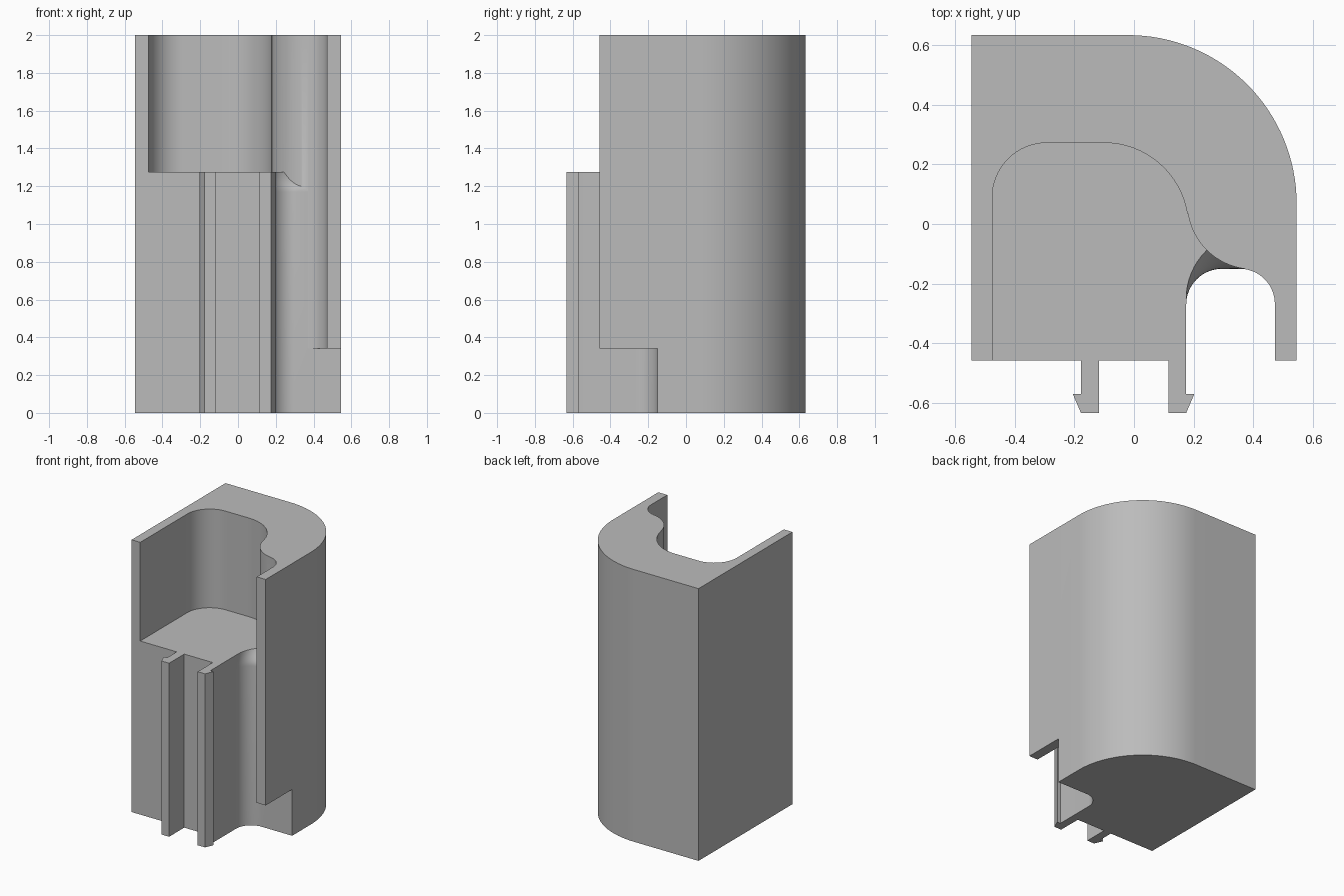
import bpy, bmesh, math

if "Cube" in bpy.data.objects:
    bpy.data.objects.remove(bpy.data.objects["Cube"])

grey = bpy.data.materials.new("plain grey")
grey.diffuse_color = (0.5, 0.5, 0.5, 1)
grey.use_nodes = True
grey.node_tree.nodes["Principled BSDF"].inputs["Base Color"].default_value = grey.diffuse_color


def arc(cx, cy, r, a0, a1, n=16):
    """Points on an arc, angles in degrees."""
    angles = [math.radians(a0 + (a1 - a0) * i / n) for i in range(n + 1)]
    return [(cx + r * math.cos(a), cy + r * math.sin(a)) for a in angles]


def loft(name, rings):
    """Closed solid through rings of (points, z)."""
    bm = bmesh.new()
    loops = [[bm.verts.new((x, y, z)) for x, y in pts] for pts, z in rings]
    bm.faces.new(loops[0])
    bm.faces.new(loops[-1])
    n = len(loops[0])
    for a, b in zip(loops, loops[1:]):
        for i in range(n):
            j = (i + 1) % n
            bm.faces.new((a[i], a[j], b[j], b[i]))
    bmesh.ops.recalc_face_normals(bm, faces=bm.faces)
    mesh = bpy.data.meshes.new(name)
    bm.to_mesh(mesh)
    bm.free()
    mesh.materials.append(grey)
    ob = bpy.data.objects.new(name, mesh)
    bpy.context.collection.objects.link(ob)
    return ob


def boolean(ob, other, operation):
    mod = ob.modifiers.new(operation.lower(), 'BOOLEAN')
    mod.object, mod.operation, mod.solver = other, operation, 'EXACT'
    bpy.context.view_layer.objects.active = ob
    bpy.ops.object.modifier_apply(modifier=mod.name)
    bpy.data.objects.remove(other)


# Rounded back corner shared by both levels
FRONT, BACK, SIDE = -0.457, 0.633, 0.545
outer = arc(-0.02, BACK - 0.565, 0.565, 0, 90, 32) + [(-SIDE, BACK), (-SIDE, FRONT)]

# Lower block with two snap hooks and the left wall of the slot
left_hook = [(-0.178, FRONT), (-0.178, -0.57), (-0.205, -0.57),
             (-0.178, -0.633), (-0.117, -0.633), (-0.117, FRONT)]
right_hook = [(0.115, FRONT), (0.115, -0.633), (0.175, -0.633),
              (0.202, -0.57), (0.175, -0.57)]
slot = arc(0.295, -0.27, 0.12, 180, 90)
body = loft("housing", [(p, z) for z in (0, 1.275) for p in
                        [outer + left_hook + right_hook + slot + [(SIDE, -0.15)]]])

# Curved flare where the slot meets the cavity floor
rings = []
for i in range(9):
    t = i / 8 * 1.04
    s = t * t
    pts = arc(0.295 + 0.105 * s, -0.27 + 0.02 * s, 0.12 + 0.105 * s, 180, 90)
    rings.append((pts + [(0.42, -0.15), (0.42, -0.32), (0.19, -0.32)], 1.17 + 0.105 * t))
boolean(body, loft("flare_cutter", rings), 'DIFFERENCE')

# Upper wall around the cavity, with a leg running down the right side
A, B, C = (-0.10, -0.01), (0.40, 0.07), (0.354, -0.268)
ab = math.degrees(math.atan2(B[1] - A[1], B[0] - A[0]))
cb = math.degrees(math.atan2(B[1] - C[1], B[0] - C[0]))
cavity = ([(-0.475, FRONT)] + arc(-0.292, 0.089, 0.183, 180, 90)
          + arc(*A, 0.282, 90, ab) + arc(*B, 0.222, ab + 180, cb + 180)
          + arc(*C, 0.118, cb, 0) + [(0.472, FRONT), (SIDE, FRONT)])
upper = loft("upper_wall", [(outer + cavity, z) for z in (0.34, 2)])
boolean(body, upper, 'UNION')

# Smooth curved walls, crisp edges
body.select_set(True)
bpy.context.view_layer.objects.active = body
bpy.ops.object.shade_smooth_by_angle(angle=math.radians(30))
